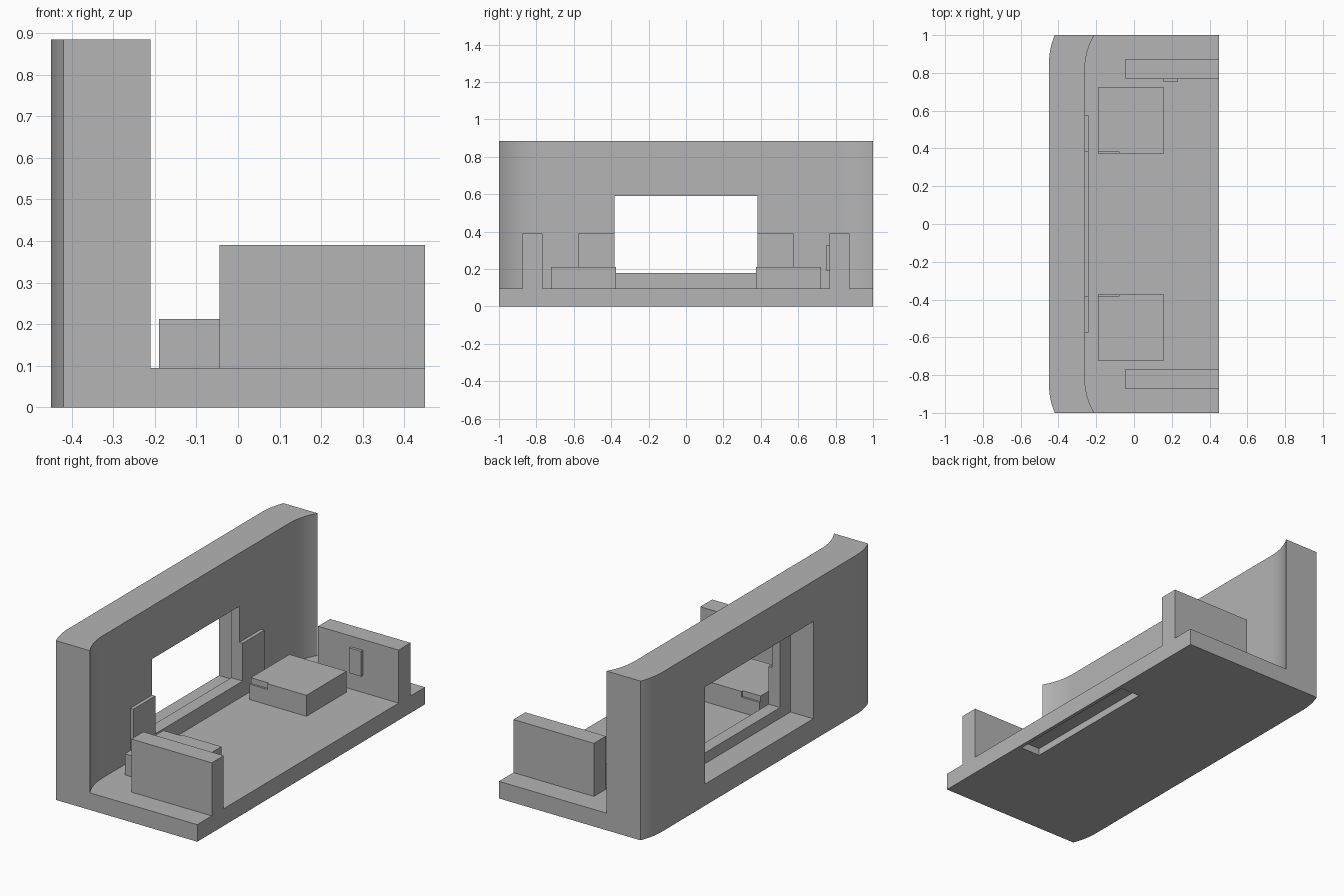
import bpy, bmesh, math

cube = bpy.data.objects.get("Cube")
if cube:
    bpy.data.objects.remove(cube, do_unlink=True)

grey = bpy.data.materials.new("plain_grey")
grey.use_nodes = True
colour = (0.46, 0.46, 0.46, 1)
grey.diffuse_color = colour
grey.node_tree.nodes["Principled BSDF"].inputs["Base Color"].default_value = colour


def prism(name, outline, z0, z1):
    """Extrude an x-y outline from z0 up to z1."""
    bm = bmesh.new()
    face = bm.faces.new([bm.verts.new((x, y, z0)) for x, y in outline])
    top = bmesh.ops.extrude_face_region(bm, geom=[face])["geom"]
    verts = [v for v in top if isinstance(v, bmesh.types.BMVert)]
    bmesh.ops.translate(bm, verts=verts, vec=(0, 0, z1 - z0))
    bmesh.ops.recalc_face_normals(bm, faces=bm.faces)
    mesh = bpy.data.meshes.new(name)
    bm.to_mesh(mesh)
    bm.free()
    mesh.materials.append(grey)
    obj = bpy.data.objects.new(name, mesh)
    bpy.context.collection.objects.link(obj)
    return obj


def box(name, x, y, z):
    (x0, x1), (y0, y1) = x, sorted(y)
    return prism(name, [(x0, y0), (x1, y0), (x1, y1), (x0, y1)], *z)


def activate(obj):
    bpy.ops.object.select_all(action="DESELECT")
    obj.select_set(True)
    bpy.context.view_layer.objects.active = obj


def combine(obj, tool, operation="DIFFERENCE"):
    """Apply a boolean and discard the tool object."""
    activate(obj)
    mod = obj.modifiers.new("cut", "BOOLEAN")
    mod.operation, mod.solver, mod.object = operation, "EXACT", tool
    bpy.ops.object.modifier_apply(modifier=mod.name)
    bpy.data.objects.remove(tool, do_unlink=True)


def swept_edge(x_flat, x_end, y_start, steps=10):
    """Straight edge along y whose two ends curve round towards +x."""
    run, rise = 1 - y_start, x_end - x_flat
    radius = (run ** 2 + rise ** 2) / (2 * rise)
    sweep = math.asin(run / radius)
    half = []
    for i in range(steps + 1):
        a = sweep * i / steps
        half.append((x_flat + radius * (1 - math.cos(a)), y_start + radius * math.sin(a)))
    return [(x, -y) for x, y in reversed(half)] + half


# Upright panel with curved ends, joined to the floor slab
outer = swept_edge(-0.45, -0.42, 0.85)
inner = swept_edge(-0.26, -0.21, 0.82)
body = prism("panel_and_floor", outer + inner[::-1], 0, 0.885)
combine(body, box("floor", (-0.35, 0.45), (-1, 1), (0, 0.095)), "UNION")

# Stepped window through the panel and a shallow slot under the floor
combine(body, box("window_recess", (-0.6, -0.31), (-0.475, 0.475), (0.12, 0.66)))
combine(body, box("window_opening", (-0.4, -0.1), (-0.383, 0.383), (0.18, 0.59)))
combine(body, box("underside_slot", (0.31, 0.43), (-0.41, 0.41), (-0.1, 0.04)))
activate(body)
bpy.ops.object.shade_smooth_by_angle(angle=math.radians(30))

# Thin bracket around the lower part of the window
bracket = box("window_bracket", (-0.265, -0.24), (-0.575, 0.575), (0.09, 0.39))
combine(bracket, box("bracket_gap", (-0.4, -0.1), (-0.383, 0.383), (0.18, 0.59)))

# Mirrored blocks and side supports
for side, s in (("left", 1), ("right", -1)):
    block = box(side + "_block", (-0.19, 0.16), (s * 0.373, s * 0.723), (0.09, 0.212))
    combine(block, box("block_notch", (-0.3, -0.08), (s * 0.3, s * 0.384), (0.18, 0.3)))
    box(side + "_support", (-0.045, 0.45), (s * 0.768, s * 0.873), (0.09, 0.39))

# Small tab on one support
box("support_tab", (0.157, 0.23), (0.752, 0.772), (0.19, 0.33))
